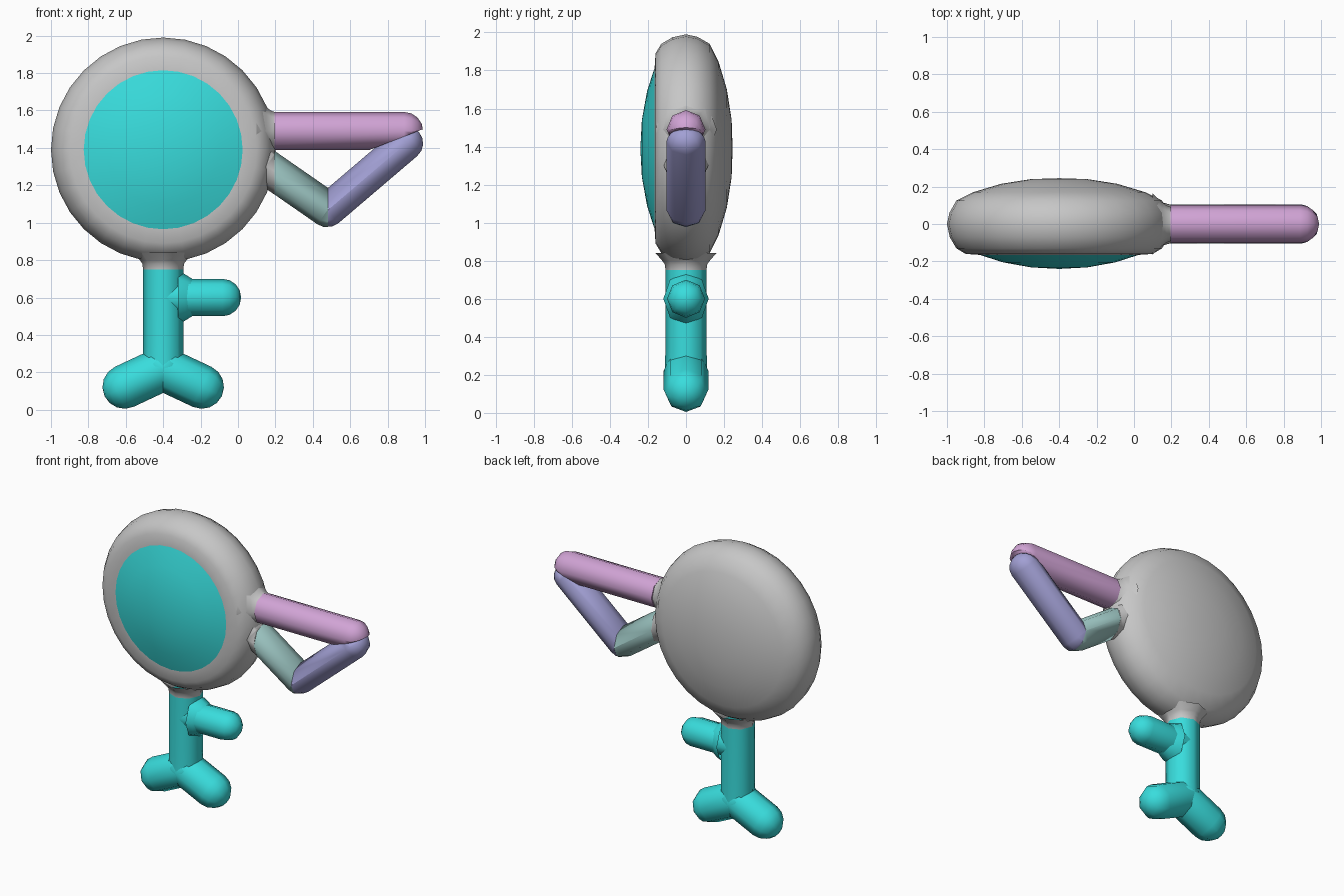
import bpy, bmesh, math
from mathutils import Vector

if "Cube" in bpy.data.objects:
    bpy.data.objects.remove(bpy.data.objects["Cube"])


def colour(name, rgb):
    m = bpy.data.materials.new(name)
    m.diffuse_color = (*rgb, 1)
    m.use_nodes = True
    m.node_tree.nodes["Principled BSDF"].inputs["Base Color"].default_value = m.diffuse_color
    return m


GREY = colour("grey", (0.57, 0.57, 0.57))
CYAN = colour("cyan", (0.04, 0.72, 0.72))
PINK = colour("pink", (0.64, 0.37, 0.67))
LILAC = colour("lilac", (0.36, 0.35, 0.66))
SAGE = colour("sage", (0.34, 0.57, 0.55))


def lathe(name, mat, start, axis, profile, sides=8, depth=1.0, clips=()):
    """Revolve (distance, radius) pairs about an axis; clips are (point, normal) with the normal side removed."""
    start, d = Vector(start), Vector(axis).normalized()
    u = Vector((1, 0, 0)) if abs(d.y) > 0.9 else Vector((0, 1, 0))
    v = d.cross(u)
    bm = bmesh.new()
    rings = []
    for t, r in profile:
        ring = []
        for i in range(sides):
            a = 2 * math.pi * i / sides
            ring.append(bm.verts.new(start + d * t + u * (r * depth * math.cos(a)) + v * (r * math.sin(a))))
        rings.append(ring)
    for a, b in zip(rings, rings[1:]):
        for i in range(sides):
            j = (i + 1) % sides
            bm.faces.new((a[i], a[j], b[j], b[i]))
    bmesh.ops.remove_doubles(bm, verts=bm.verts, dist=1e-5)
    for point, normal in clips:
        bmesh.ops.bisect_plane(bm, geom=bm.verts[:] + bm.edges[:] + bm.faces[:],
                               plane_co=point, plane_no=normal, clear_outer=True)
        bmesh.ops.holes_fill(bm, edges=[e for e in bm.edges if e.is_boundary], sides=0)
    bmesh.ops.recalc_face_normals(bm, faces=bm.faces)
    me = bpy.data.meshes.new(name)
    bm.to_mesh(me)
    bm.free()
    for p in me.polygons:
        p.use_smooth = True
    me.set_sharp_from_angle(angle=math.radians(62))
    me.materials.append(mat)
    ob = bpy.data.objects.new(name, me)
    bpy.context.collection.objects.link(ob)
    return ob


def capsule(name, mat, a, b, r, depth=1.0, clips=(), steps=4):
    """Round-ended bar between two centres."""
    a, b = Vector(a), Vector(b)
    length = (b - a).length
    arc = [math.pi / 2 * i / steps for i in range(steps + 1)]
    prof = [(-r * math.cos(t), r * math.sin(t)) for t in arc]
    prof += [(length + r * math.sin(t), r * math.cos(t)) for t in arc]
    return lathe(name, mat, a, b - a, prof, depth=depth, clips=clips)


# Head: thick rounded disc with a domed face set into the front
CENTRE = (-0.4, 0, 1.39)
lathe("head_disc", GREY, CENTRE, (0, 1, 0),
      [(0.245, 0), (0.24, 0.15), (0.215, 0.31), (0.17, 0.46), (0.125, 0.55), (0.06, 0.587),
       (0, 0.6), (-0.07, 0.585), (-0.13, 0.55), (-0.16, 0.5), (-0.165, 0.425)], sides=32)
lathe("face_dome", CYAN, CENTRE, (0, 1, 0),
      [(-0.165, 0.425), (-0.205, 0.3), (-0.232, 0.15), (-0.24, 0)], sides=32)

# Stem with a flared collar under the head
lathe("stem", CYAN, (-0.4, 0, 0.2), (0, 0, 1), [(0, 0), (0, 0.112), (0.14, 0.108), (0.55, 0.108)])
lathe("stem_collar", GREY, (-0.4, 0, 0.75), (0, 0, 1), [(0, 0.108), (0.03, 0.111), (0.05, 0.125), (0.09, 0.16)])

# Side branch with a small fillet at the stem
capsule("branch", CYAN, (-0.4, 0, 0.6), (-0.083, 0, 0.6), 0.1)
lathe("branch_fillet", CYAN, (-0.32, 0, 0.6), (1, 0, 0), [(0, 0.14), (0.035, 0.125), (0.075, 0.1)], depth=0.85)

# Two splayed feet
for side, s in (("left", -1), ("right", 1)):
    capsule(side + "_foot", CYAN, (-0.4, 0, 0.22), (-0.4 + s * 0.207, 0, 0.123), 0.118)

# Bent arm: upper, fore and lower bars joined at mitred elbows
outer = Vector((0.86, 0, 1.45))
up = Vector((-0.36, 0, 0.93))
low_cut = Vector((0.48, 0, 1.07))
root = Vector((0.195, 0, 1.3))
right = Vector((1, 0, 0))
capsule("upper_bar", PINK, (0.05, 0, 1.49), (0.888, 0, 1.49), 0.102,
        clips=[(outer, -up), (root, -right)])
capsule("fore_bar", LILAC, (0.48, 0, 1.067), (0.9, 0, 1.425), 0.09, depth=1.15,
        clips=[(outer, up), (low_cut, -right)])
capsule("lower_bar", SAGE, (0.0, 0, 1.403), (0.48, 0, 1.07), 0.096, depth=1.08,
        clips=[(low_cut, right), (root, -right)])

# Collars where the arm leaves the disc
lathe("upper_collar", GREY, (0.1, 0, 1.49), (1, 0, 0), [(0, 0.18), (0.05, 0.13), (0.075, 0.11), (0.095, 0.102)], depth=0.9)
lathe("lower_collar", GREY, (0.0, 0, 1.403), (0.48, 0, -0.333),
      [(0, 0.12), (0.12, 0.12), (0.18, 0.108), (0.23, 0.097), (0.4, 0.096)], depth=1.08, clips=[(root, right)])
